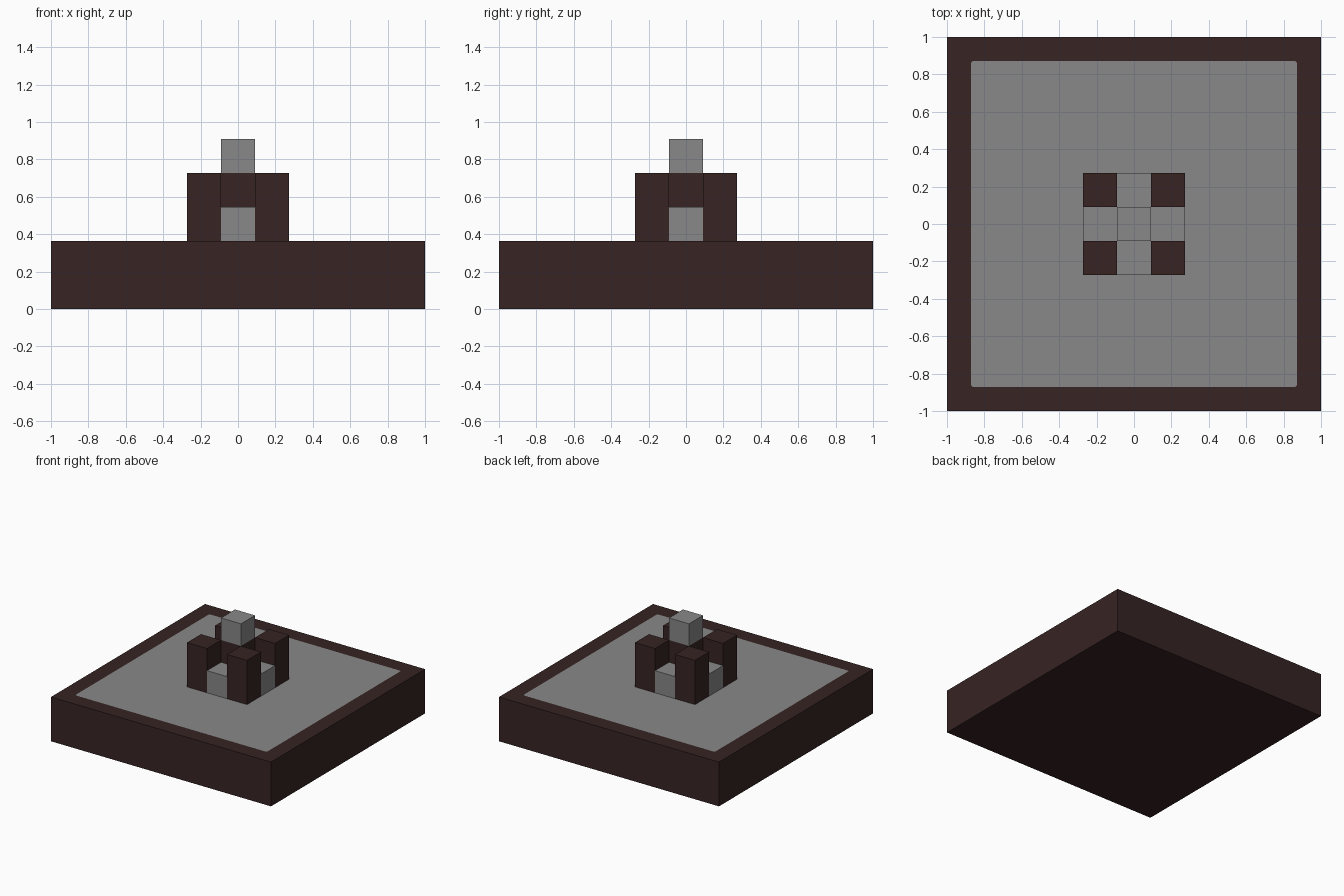
import bpy
import bmesh

cube = bpy.data.objects.get("Cube")
if cube:
    bpy.data.objects.remove(cube)

U = 2 / 11  # block size
BASE_TOP = 2 * U


def make_material(name, color):
    mat = bpy.data.materials.new(name)
    mat.use_nodes = True
    mat.diffuse_color = color
    mat.node_tree.nodes["Principled BSDF"].inputs["Base Color"].default_value = color
    return mat


dark = make_material("dark brown", (0.038, 0.017, 0.017, 1))
grey = make_material("stone grey", (0.246, 0.246, 0.246, 1))


def block(name, x, y, bottom, width, height, mat):
    """Box standing on the given height, all sizes in blocks."""
    bm = bmesh.new()
    bmesh.ops.create_cube(bm, size=1)
    for v in bm.verts:
        v.co.x = (v.co.x * width + x) * U
        v.co.y = (v.co.y * width + y) * U
        v.co.z = ((v.co.z + 0.5) * height + bottom) * U
    mesh = bpy.data.meshes.new(name)
    bm.to_mesh(mesh)
    bm.free()
    mesh.materials.append(mat)
    obj = bpy.data.objects.new(name, mesh)
    bpy.context.collection.objects.link(obj)
    return obj


# Base slab with a flush grey floor inside a dark border
base = block("base", 0, 0, 0, 11, 2, dark)
base.data.materials.append(grey)
bm = bmesh.new()
bm.from_mesh(base.data)
floor = max(bm.faces, key=lambda f: f.calc_center_median().z)
bmesh.ops.inset_individual(bm, faces=[floor], thickness=U)
floor.material_index = 1
# Slightly clipped floor corners
bmesh.ops.bevel(bm, geom=list(floor.verts), offset=0.008, segments=1, affect="VERTICES")
bm.to_mesh(base.data)
bm.free()

# Four corner pillars
for x, side in ((-1, "right"), (1, "left")):
    for y, end in ((-1, "front"), (1, "back")):
        block(f"{end}_{side}_pillar", x, y, 2, 1, 2, dark)

# Low walls between the pillars
for name, x, y in (("front", 0, -1), ("back", 0, 1), ("right", -1, 0), ("left", 1, 0)):
    block(f"{name}_low_wall", x, y, 2, 1, 1, grey)

# Central column and its cap
block("center_column", 0, 0, 2, 1, 2, dark)
block("top_block", 0, 0, 4, 1, 1, grey)
